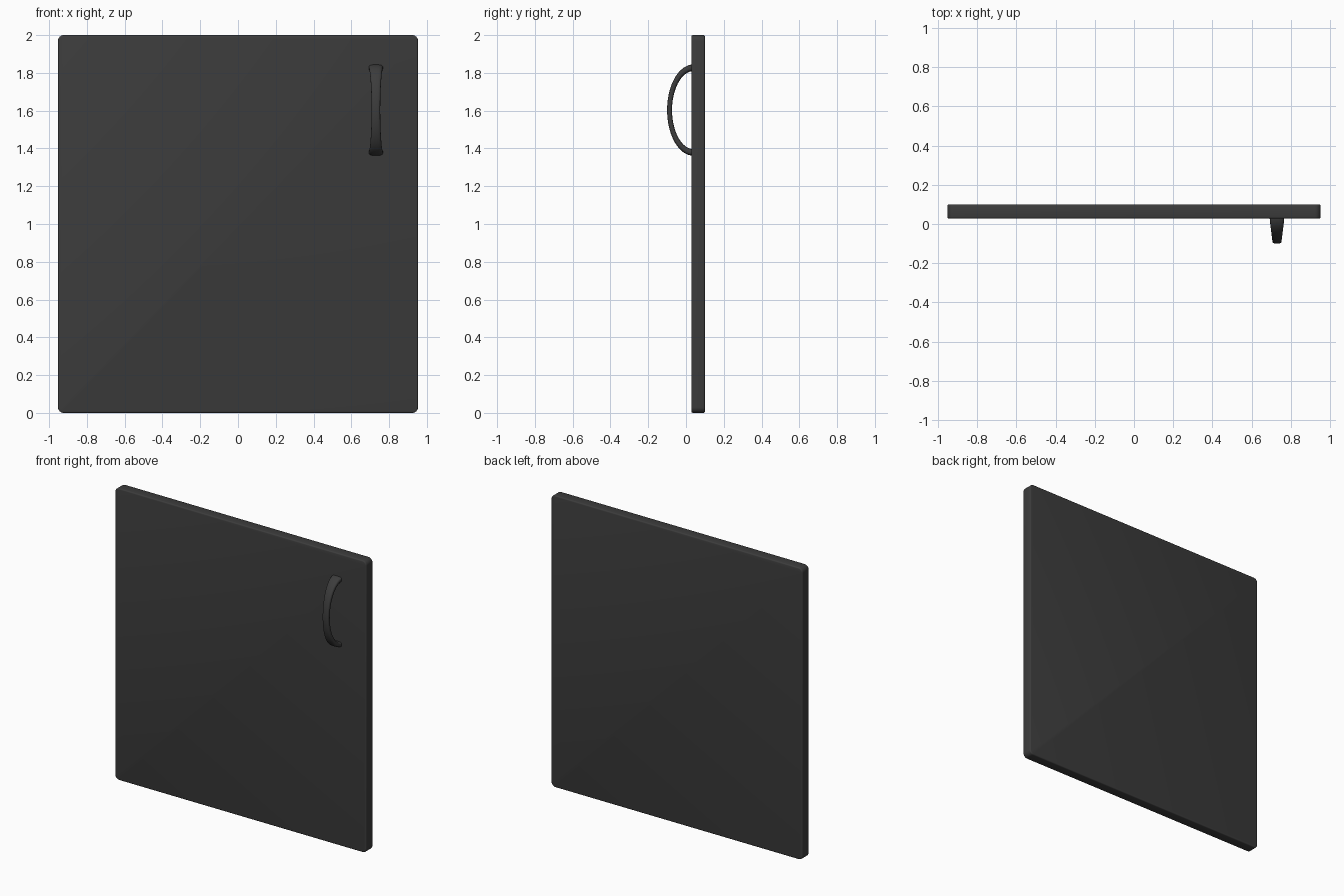
import bpy, bmesh, math
from math import sin, cos, pi

if "Cube" in bpy.data.objects:
    bpy.data.objects.remove(bpy.data.objects["Cube"])


def add_object(name, bm):
    bmesh.ops.recalc_face_normals(bm, faces=bm.faces[:])
    mesh = bpy.data.meshes.new(name)
    bm.to_mesh(mesh)
    bm.free()
    obj = bpy.data.objects.new(name, mesh)
    bpy.context.collection.objects.link(obj)
    mat = bpy.data.materials.get("charcoal") or bpy.data.materials.new("charcoal")
    mat.diffuse_color = (0.045, 0.045, 0.045, 1)
    mat.use_nodes = True
    mat.node_tree.nodes["Principled BSDF"].inputs["Base Color"].default_value = mat.diffuse_color
    mesh.materials.append(mat)
    bpy.ops.object.select_all(action='DESELECT')
    obj.select_set(True)
    bpy.context.view_layer.objects.active = obj
    bpy.ops.object.shade_smooth_by_angle(angle=math.radians(40))
    return obj


# Door panel: slab with rounded corners and softened rims
bm = bmesh.new()
bmesh.ops.create_cube(bm, size=1)
for v in bm.verts:
    v.co = (v.co.x * 1.906, v.co.y * 0.072 + 0.064, v.co.z * 2 + 1)
corners = [e for e in bm.edges if abs(e.verts[0].co.y - e.verts[1].co.y) > 0.01]
bmesh.ops.bevel(bm, geom=corners, offset=0.03, segments=6, profile=0.5, affect='EDGES')
rims = [e for e in bm.edges if abs(e.verts[0].co.y - e.verts[1].co.y) < 0.001]
bmesh.ops.bevel(bm, geom=rims, offset=0.008, segments=3, profile=0.5, affect='EDGES')
add_object("door_panel", bm)

# Bow handle: rounded-rectangle section swept along a half ellipse, narrow in the middle
bm = bmesh.new()
STEPS, SIDES = 40, 24
RY, RZ = 0.127, 0.224
rings = []
for i in range(STEPS + 1):
    t = pi * i / STEPS
    s, c = sin(t), cos(t)
    n_len = math.hypot(s / RY, c / RZ)
    ny, nz = -s / RY / n_len, c / RZ / n_len
    half_w = 0.038 - 0.015 * s ** 1.2
    half_t = 0.018 - 0.005 * s
    ring = []
    for k in range(SIDES):
        a = 2 * pi * k / SIDES
        u = math.copysign(abs(cos(a)) ** 0.65, cos(a)) * half_w
        w = math.copysign(abs(sin(a)) ** 0.65, sin(a)) * half_t
        ring.append(bm.verts.new((0.73 + u, 0.04 - RY * s + ny * w, 1.603 + RZ * c + nz * w)))
    rings.append(ring)
for r0, r1 in zip(rings, rings[1:]):
    for k in range(SIDES):
        j = (k + 1) % SIDES
        bm.faces.new((r0[k], r0[j], r1[j], r1[k]))
bm.faces.new(rings[0])
bm.faces.new(rings[-1])
add_object("handle", bm)
